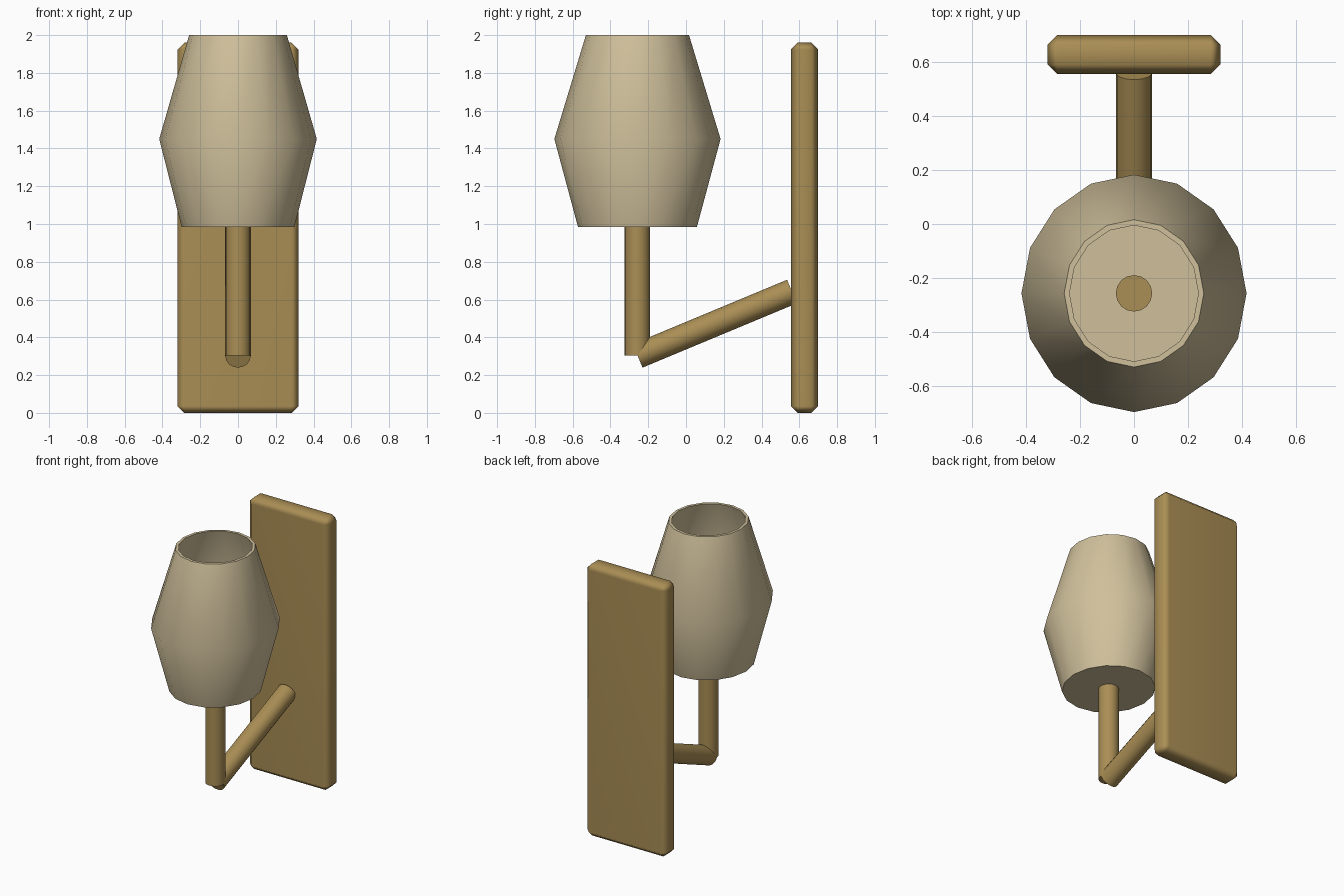
import bpy, bmesh, math
from mathutils import Vector

if "Cube" in bpy.data.objects:
    bpy.data.objects.remove(bpy.data.objects["Cube"])


def material(name, rgb):
    m = bpy.data.materials.new(name)
    m.diffuse_color = (*rgb, 1)
    m.use_nodes = True
    m.node_tree.nodes["Principled BSDF"].inputs["Base Color"].default_value = m.diffuse_color
    return m


BRASS = material("brass", (0.40, 0.27, 0.09))
GLASS = material("cream_shade", (0.63, 0.53, 0.33))


def finish(name, bm, mat, angle):
    bmesh.ops.recalc_face_normals(bm, faces=bm.faces)
    me = bpy.data.meshes.new(name)
    bm.to_mesh(me)
    bm.free()
    me.materials.append(mat)
    ob = bpy.data.objects.new(name, me)
    bpy.context.collection.objects.link(ob)
    bpy.ops.object.select_all(action='DESELECT')
    ob.select_set(True)
    bpy.context.view_layer.objects.active = ob
    bpy.ops.object.shade_smooth_by_angle(angle=math.radians(angle))
    return ob


def rod(name, a, b, r=0.0675, sides=16):
    a, b = Vector(a), Vector(b)
    bm = bmesh.new()
    bmesh.ops.create_cone(bm, cap_ends=True, segments=sides, radius1=r, radius2=r,
                          depth=(b - a).length)
    bm.transform((b - a).to_track_quat('Z', 'X').to_matrix().to_4x4())
    bmesh.ops.translate(bm, vec=(a + b) / 2, verts=bm.verts)
    return finish(name, bm, BRASS, 40)


# Wall plate with chamfered edges
bm = bmesh.new()
bmesh.ops.create_cube(bm, size=1)
bmesh.ops.scale(bm, vec=(0.64, 0.145, 1.96), verts=bm.verts)
bmesh.ops.translate(bm, vec=(0, 0.6275, 0.98), verts=bm.verts)
bmesh.ops.bevel(bm, geom=bm.edges[:], offset=0.036, segments=1, affect='EDGES')
plate = finish("wall_plate", bm, BRASS, 60)
plate.modifiers.new("weighted_normals", 'WEIGHTED_NORMAL').keep_sharp = True

# Sloping arm and upright stem
CY = -0.257
rod("arm", (0, -0.256, 0.302), (0, 0.561, 0.6425))
rod("stem", (0, CY, 0.305), (0, CY, 1.06))

# Hollow shade: slightly oval rings up the outside, over the rim, down the inside
profile = [(0.315, 0.985), (0.44, 1.45), (0.273, 2.0),
           (0.252, 2.0), (0.418, 1.45), (0.298, 1.005)]
SIDES = 16
bm = bmesh.new()
rings = [[bm.verts.new((0.948 * r * math.cos(t), CY + r * math.sin(t), z))
          for t in (math.tau * i / SIDES for i in range(SIDES))] for r, z in profile]
for lo, hi in zip(rings, rings[1:]):
    for i in range(SIDES):
        j = (i + 1) % SIDES
        bm.faces.new((lo[i], lo[j], hi[j], hi[i]))
bm.faces.new(rings[0][::-1])
bm.faces.new(rings[-1])
finish("shade", bm, GLASS, 40)
